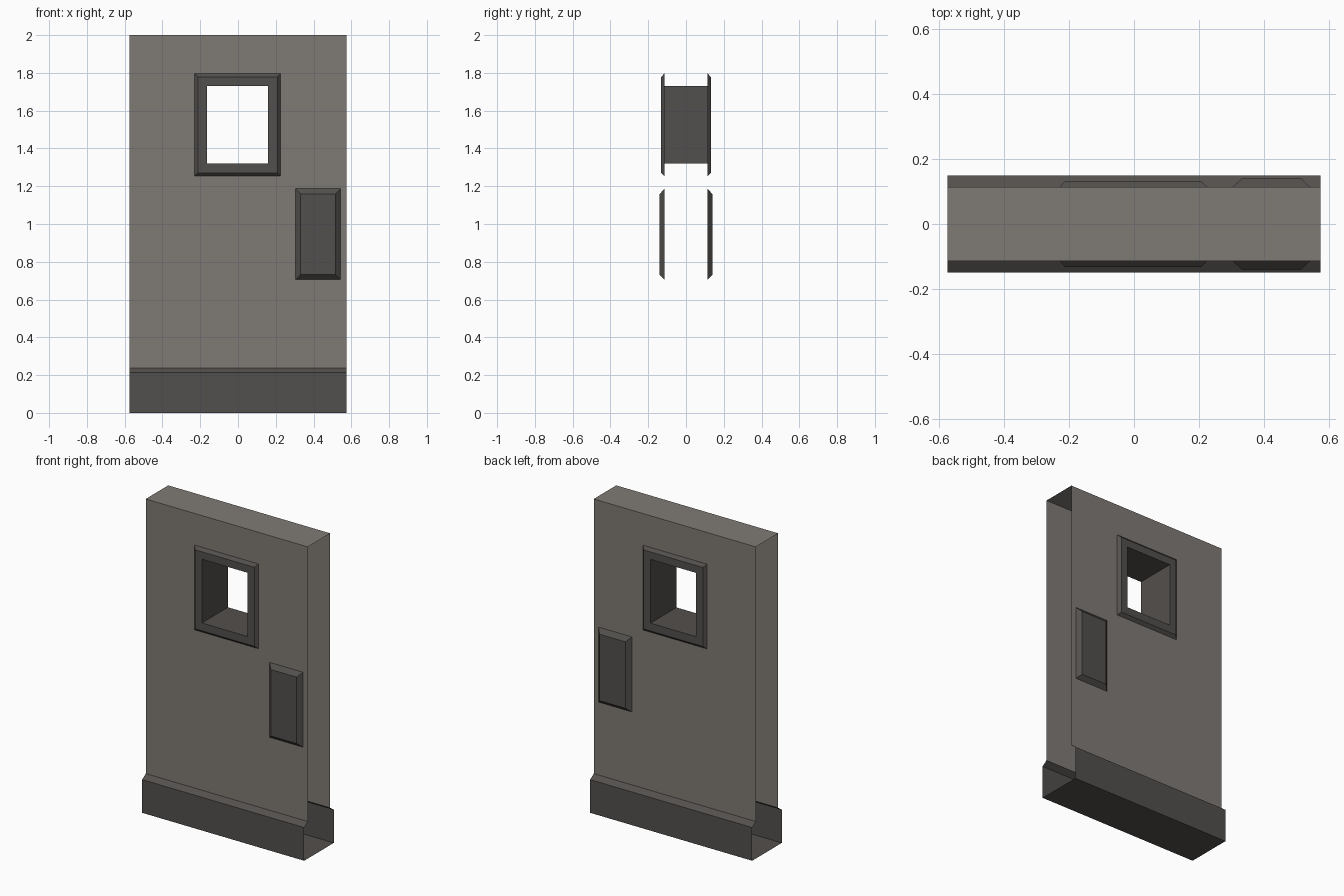
import bpy, bmesh
from mathutils import Vector

if "Cube" in bpy.data.objects:
    bpy.data.objects.remove(bpy.data.objects["Cube"])

HALF_W = 0.575      # half door width
SKIN = 0.114        # half door thickness
WIN = (-0.164, 0.160, 1.321, 1.73)   # window opening: x0, x1, z0, z1


def material(name, rgb):
    m = bpy.data.materials.new(name)
    m.diffuse_color = (*rgb, 1)
    m.use_nodes = True
    m.node_tree.nodes["Principled BSDF"].inputs["Base Color"].default_value = m.diffuse_color
    return m


DOOR = material("warm grey", (0.212, 0.195, 0.178))
TRIM = material("dark grey", (0.086, 0.080, 0.074))


def finish(bm, name, mat, normals=True):
    if normals:
        bmesh.ops.recalc_face_normals(bm, faces=bm.faces)
    me = bpy.data.meshes.new(name)
    bm.to_mesh(me)
    bm.free()
    me.materials.append(mat)
    ob = bpy.data.objects.new(name, me)
    bpy.context.collection.objects.link(ob)
    return ob


def sweep(profile):
    """Sweep an open (y, z) profile across the door width, ends left open."""
    bm = bmesh.new()
    left = [bm.verts.new((-HALF_W, y, z)) for y, z in profile]
    right = [bm.verts.new((HALF_W, y, z)) for y, z in profile]
    for i in range(len(profile) - 1):
        bm.faces.new((left[i], right[i], right[i + 1], left[i + 1]))
    return bm


def loft(rects, cap=False):
    """Join rectangles (x0, x1, z0, z1, y) one after another."""
    bm = bmesh.new()
    rings = [[bm.verts.new(p) for p in
              ((x0, y, z0), (x1, y, z0), (x1, y, z1), (x0, y, z1))]
             for x0, x1, z0, z1, y in rects]
    for a, b in zip(rings, rings[1:]):
        for i in range(4):
            j = (i + 1) % 4
            bm.faces.new((a[i], a[j], b[j], b[i]))
    if cap:
        bm.faces.new(rings[-1])
    return bm


# door skin: front, top and back, with the window cut through both sides
bm = sweep([(-SKIN, 0.238), (-SKIN, 2), (SKIN, 2), (SKIN, 0.238)])
for value, axis in zip(WIN, ("X", "X", "Z", "Z")):
    n = Vector((axis == "X", 0, axis == "Z"))
    bmesh.ops.bisect_plane(bm, geom=bm.verts[:] + bm.edges[:] + bm.faces[:],
                           plane_co=n * value, plane_no=n)
hole = [f for f in bm.faces
        if WIN[0] < f.calc_center_median().x < WIN[1]
        and WIN[2] < f.calc_center_median().z < WIN[3]]
bmesh.ops.delete(bm, geom=hole, context="FACES")
finish(bm, "door_panel", DOOR, False)

# kick plate wrapping under the door
finish(sweep([(SKIN, 0.238), (0.15, 0.213), (0.15, 0), (-0.15, 0),
              (-0.15, 0.213), (-SKIN, 0.238)][::-1]), "kick_plate", TRIM, False)
bpy.data.objects["kick_plate"].data.flip_normals()

# window frame: bevelled ring on each side joined by the tunnel
outer = (-0.229, 0.225, 1.253, 1.797)
flat = (-0.212, 0.208, 1.271, 1.778)
finish(loft([(*outer, -SKIN), (*flat, -0.132), (*WIN, -0.132),
             (*WIN, 0.132), (*flat, 0.132), (*outer, SKIN)]),
       "window_frame", TRIM, False)

# raised handle plates, front and back
for side, name in ((-1, "front_handle_plate"), (1, "back_handle_plate")):
    bm = loft([(0.304, 0.542, 0.706, 1.187, side * SKIN),
               (0.332, 0.515, 0.732, 1.158, side * 0.14)], cap=True)
    if side > 0:
        bmesh.ops.reverse_faces(bm, faces=bm.faces)
    finish(bm, name, TRIM, False)
